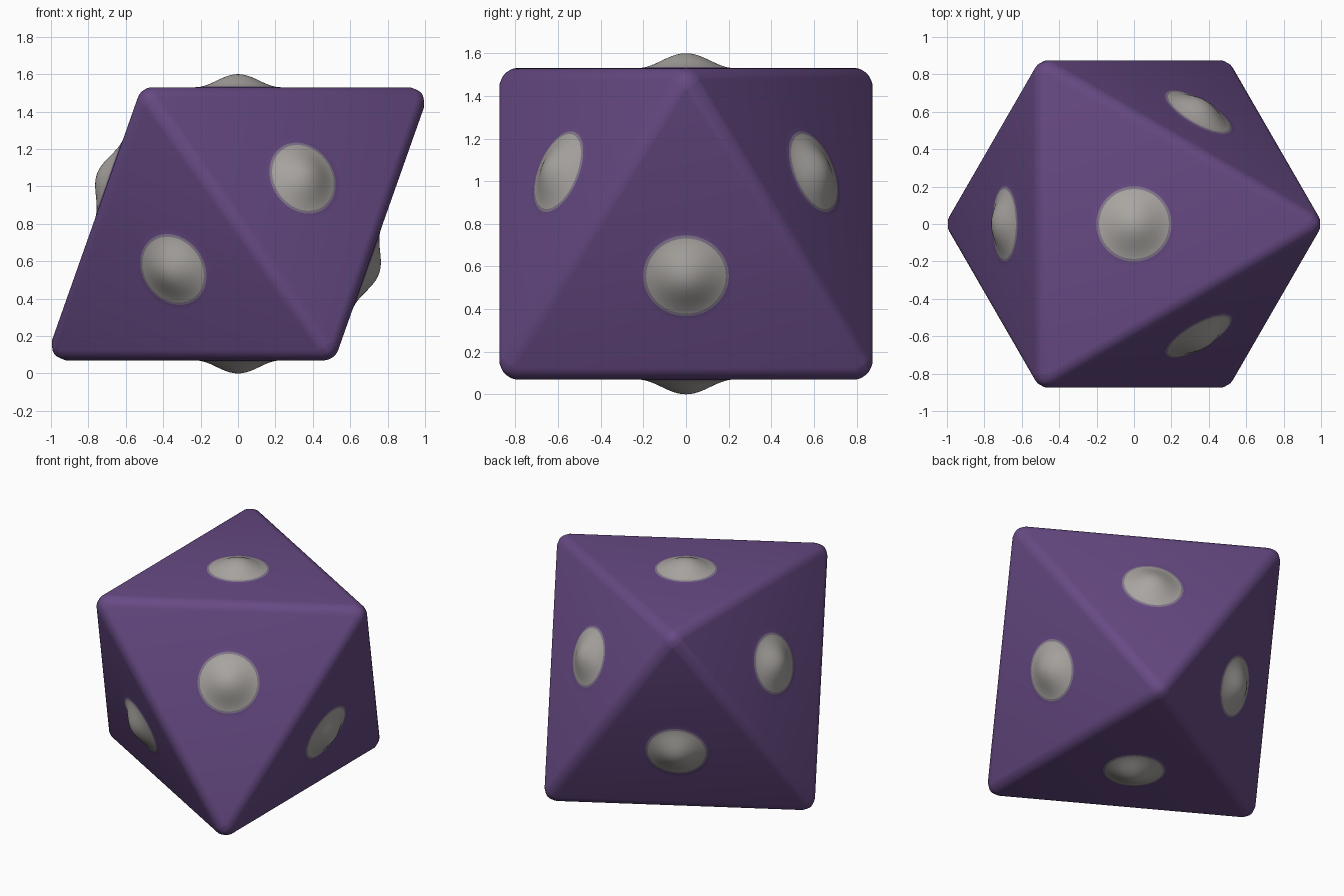
import bpy, bmesh, math
from mathutils import Vector, Matrix

if "Cube" in bpy.data.objects:
    bpy.data.objects.remove(bpy.data.objects["Cube"])

HALF = 0.73              # centre to face
RAD = HALF * math.sqrt(2)  # circumradius of a triangular face
ROUND = 0.08             # edge rounding radius
BUMP_R, BUMP_H = 0.23, 0.07
CENTRE = Vector((0, 0, 0.8))


def material(name, rgb):
    m = bpy.data.materials.new(name)
    m.diffuse_color = (*rgb, 1)
    m.use_nodes = True
    m.node_tree.nodes["Principled BSDF"].inputs["Base Color"].default_value = m.diffuse_color
    return m


purple = material("purple", (0.135, 0.068, 0.23))
blend = material("purple_grey", (0.23, 0.19, 0.27))
grey = material("grey", (0.40, 0.38, 0.36))


def finish(bm, name, mats):
    me = bpy.data.meshes.new(name)
    bm.to_mesh(me)
    bm.free()
    for m in mats:
        me.materials.append(m)
    ob = bpy.data.objects.new(name, me)
    bpy.context.collection.objects.link(ob)
    for p in me.polygons:
        p.use_smooth = True
    return ob


# Body: octahedron resting on a face, all edges rounded
bm = bmesh.new()
for side in (1, -1):
    for k in range(3):
        a = math.radians(120 * k)
        bm.verts.new(CENTRE + side * Vector((RAD * math.cos(a), RAD * math.sin(a), HALF)))
bmesh.ops.convex_hull(bm, input=bm.verts[:])
bm.normal_update()
normals = [f.normal.copy() for f in bm.faces]
bmesh.ops.bevel(bm, geom=bm.edges[:], offset=ROUND / math.sqrt(2), offset_type='OFFSET',
                segments=8, profile=0.5, affect='EDGES')
bmesh.ops.recalc_face_normals(bm, faces=bm.faces[:])
finish(bm, "octahedron_body", [purple])


# Bumps: one bell-shaped dome in the middle of every face
def add_bump(name, normal):
    bm = bmesh.new()
    rings, sides = 16, 48
    bmesh.ops.create_circle(bm, cap_ends=False, segments=sides, radius=BUMP_R)
    loop = bm.verts[:]
    for i in range(1, rings):
        t = 1 - i / rings
        z = BUMP_H * (0.5 + 0.5 * math.cos(math.pi * t))
        new = [bm.verts.new((v.co.x * t, v.co.y * t, z)) for v in bm.verts[:sides]]
        for j in range(sides):
            k = (j + 1) % sides
            f = bm.faces.new((loop[j], loop[k], new[k], new[j]))
            f.material_index = 0 if t > 0.86 else 1 if t > 0.76 else 2
        loop = new
    tip = bm.verts.new((0, 0, BUMP_H))
    for j in range(sides):
        bm.faces.new((loop[j], loop[(j + 1) % sides], tip)).material_index = 2
    bmesh.ops.recalc_face_normals(bm, faces=bm.faces[:])
    if sum(f.normal.z for f in bm.faces) < 0:
        bmesh.ops.reverse_faces(bm, faces=bm.faces[:])
    turn = Vector((0, 0, 1)).rotation_difference(normal).to_matrix().to_4x4()
    bm.transform(Matrix.Translation(CENTRE + normal * HALF) @ turn)
    finish(bm, name, [purple, blend, grey])


for i, n in enumerate(normals):
    add_bump(f"face_bump_{i + 1}", n)
